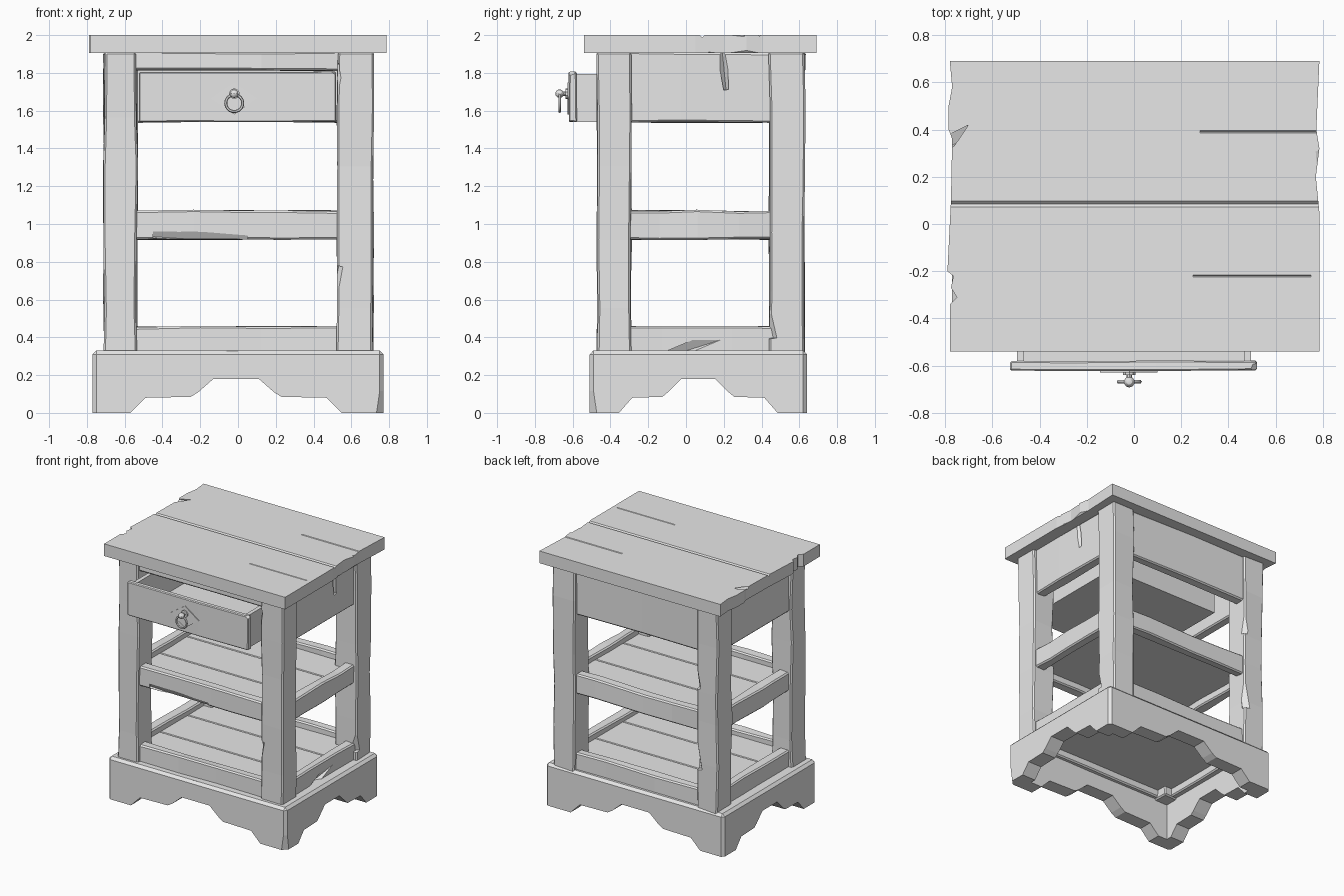
import bpy, bmesh, random
from math import radians
from mathutils import Vector, Matrix, Euler

random.seed(4)
if "Cube" in bpy.data.objects:
    bpy.data.objects.remove(bpy.data.objects["Cube"], do_unlink=True)

GREY = (0.8, 0.8, 0.8, 1)
mat = bpy.data.materials.new("worn_grey")
mat.use_nodes = True
mat.diffuse_color = GREY
mat.node_tree.nodes["Principled BSDF"].inputs["Base Color"].default_value = GREY


def finish(name, bm):
    bmesh.ops.recalc_face_normals(bm, faces=bm.faces)
    mesh = bpy.data.meshes.new(name)
    bm.to_mesh(mesh)
    bm.free()
    mesh.materials.append(mat)
    obj = bpy.data.objects.new(name, mesh)
    bpy.context.collection.objects.link(obj)
    return obj


def bevel_sharp(bm, width):
    edges = [e for e in bm.edges if e.calc_face_angle(0) > 0.6]
    bmesh.ops.bevel(bm, geom=edges, offset=width, segments=1, affect='EDGES')


def box(name, lo, hi, cuts=0, wear=0.0, bevel=0.0):
    """Box between two corners, worn by shifting rings of points along its length."""
    lo, hi = Vector(lo), Vector(hi)
    size = hi - lo
    bm = bmesh.new()
    bmesh.ops.create_cube(bm, size=1)
    for v in bm.verts:
        v.co = (lo + hi) / 2 + v.co * size
    axis = max(range(3), key=lambda i: size[i])
    for i in range(cuts):
        point, normal = lo.copy(), Vector()
        point[axis] += size[axis] * (i + 1 + random.uniform(-.25, .25)) / (cuts + 1)
        normal[axis] = 1
        bmesh.ops.bisect_plane(bm, geom=bm.verts[:] + bm.edges[:] + bm.faces[:],
                               plane_co=point, plane_no=normal)
    for v in bm.verts:
        for i in range(3):
            if i != axis:
                v.co[i] += random.uniform(-wear, wear)
    if bevel:
        bevel_sharp(bm, bevel)
    return finish(name, bm)


def prism(name, points, axis, start, end):
    """Outline extruded along axis; the points fill the other two axes in order."""
    def place(p, d):
        c = list(p)
        c.insert(axis, d)
        return c
    bm = bmesh.new()
    face = bm.faces.new([bm.verts.new(place(p, start)) for p in points])
    moved = bmesh.ops.extrude_face_region(bm, geom=[face])["geom"]
    shift = Vector(place((0, 0), end - start))
    bmesh.ops.translate(bm, vec=shift, verts=[g for g in moved if isinstance(g, bmesh.types.BMVert)])
    return finish(name, bm)


def cut(obj, cutters):
    for c in cutters:
        c.hide_render = True
        m = obj.modifiers.new("cut", 'BOOLEAN')
        m.operation, m.solver, m.object = 'DIFFERENCE', 'EXACT', c
    bpy.context.view_layer.update()
    graph = bpy.context.evaluated_depsgraph_get()
    mesh = bpy.data.meshes.new_from_object(obj.evaluated_get(graph))
    obj.modifiers.clear()
    obj.data = mesh
    for c in cutters:
        bpy.data.objects.remove(c, do_unlink=True)


def chip(loc, size, turn):
    """Tilted block used to knock a splinter out of an edge."""
    half = Vector(size) / 2
    c = box("chip_cutter", -half, half)
    rot = Euler([radians(a) for a in turn]).to_matrix().to_4x4()
    c.data.transform(Matrix.Translation(loc) @ rot)
    return c


# Table top with nibbled side edges, plank seam and cracks
outline = [(-.78, -.54), (.785, -.54), (.785, .05), (.77, .2), (.785, .32), (.772, .4),
           (.785, .69), (-.78, .69), (-.77, .58), (-.785, .5), (-.785, .4), (-.77, .36),
           (-.775, .1), (-.79, -.2), (-.765, -.22), (-.775, -.27), (-.75, -.31), (-.78, -.34)]
top = prism("table_top", outline, 2, 1.905, 2)
cut(top, [chip((0, .085, 2.0), (2, .018, .018), (45, 0, 0)),
          chip((.5, -.22, 2.0), (.5, .006, .006), (45, 0, 0)),
          chip((.54, .39, 2.0), (.52, .008, .008), (45, 0, 0)),
          chip((.80, .25, 1.89), (.06, .26, .05), (4, 40, 0)),
          chip((.80, .2, 2.005), (.05, .22, .03), (0, 30, 5)),
          chip((-.78, .35, 2.0), (.2, .05, .02), (20, 10, 30))])

# Legs, with chips on the inner edges
legs = {}
for side, x0, x1 in (("right", -.71, -.535), ("left", .525, .715)):
    for end, y0, y1 in (("front", -.47, -.29), ("back", .44, .63)):
        legs[end, side] = box(f"{end}_{side}_leg", (x0, y0, .29), (x1, y1, 1.91), 4, .006, .01)
cut(legs["front", "left"], [chip((.51, -.48, .68), (.06, .06, .2), (8, 8, 40)),
                            chip((.51, -.48, 1.75), (.05, .05, .2), (-8, 8, 45))])
cut(legs["back", "left"], [chip((.73, .43, .5), (.06, .06, .22), (10, 0, 40)),
                           chip((.73, .64, 1.2), (.04, .04, .3), (4, 4, 45))])
cut(legs["back", "right"], [chip((-.52, .64, .75), (.07, .07, .26), (6, 8, 40)),
                            chip((-.52, .64, 1.35), (.06, .06, .2), (-6, 8, 45))])

# Rails and aprons between the legs
for level, z0, z1, cuts in (("lower", .3, .455, 2), ("middle", .92, 1.07, 3), ("upper", 1.54, 1.91, 1)):
    kind = "apron" if level == "upper" else "rail"
    for side, x0, x1 in (("right", -.685, -.605), ("left", .61, .69)):
        box(f"{level}_{side}_{kind}", (x0, -.35, z0), (x1, .5, z1), cuts, .006, .01)
    box(f"{level}_back_{kind}", (-.6, .525, z0), (.6, .605, z1), cuts, .006, .01)
    front_low = 1.81 if level == "upper" else z0
    box(f"{level}_front_rail", (-.6, -.445, front_low), (.6, -.365, z1), cuts, .006, .01)
cut(bpy.data.objects["middle_front_rail"], [chip((-.2, -.45, .93), (.5, .03, .05), (30, 4, 2))])
cut(bpy.data.objects["upper_left_apron"], [chip((.695, .2, 1.83), (.03, .03, .24), (8, 0, 45))])
cut(bpy.data.objects["lower_left_rail"], [chip((.69, .05, .36), (.03, .3, .05), (20, 30, 0))])

# Shelves
for name, z in (("lower_shelf", .36), ("middle_shelf", .975)):
    shelf = box(name, (-.63, -.4, z), (.63, .56, z + .05))
    cut(shelf, [chip((0, y, z + .05), (1.4, .01, .01), (45, 0, 0)) for y in (-.1, .24)])

# Plinth: hollow ring with a shaped arch through each pair of sides
bm = bmesh.new()
bmesh.ops.create_cube(bm, size=1)
for v in bm.verts:
    v.co = Vector((v.co.x * 1.54, .065 + v.co.y * 1.15, .165 + v.co.z * .33))
bevel_sharp(bm, .02)
for v in bm.verts:
    if v.co.z < .1:
        v.co.z = 0
bmesh.ops.remove_doubles(bm, verts=bm.verts, dist=.0005)
bmesh.ops.dissolve_degenerate(bm, edges=bm.edges, dist=.0005)
plinth = finish("plinth", bm)


def arch(mid, widths, axis):
    half = list(zip(widths, (-.05, 0, .08, .085, .11, .18)))
    points = [(mid - w, z) for w, z in half] + [(mid + w, z) for w, z in reversed(half)]
    return prism("arch_cutter", points, axis, -1, 1)


cut(plinth, [box("hollow_cutter", (-.65, -.4, -.1), (.65, .53, .5)),
             arch(-.01, (.58, .56, .48, .24, .2, .12), 1),
             arch(.065, (.44, .42, .35, .19, .16, .09), 0)])
cut(plinth, [chip((.78, -.52, .05), (.07, .07, .3), (6, -6, 45)),
             chip((-.3, -.515, .335), (.6, .03, .03), (40, 1, 1)),
             chip((.775, .35, .335), (.03, .4, .03), (1, 40, 0))])

# Drawer, pulled out a little
front = box("drawer_front", (-.525, -.62, 1.54), (.52, -.58, 1.805), 2, .003, .006)
cut(front, [chip((.53, -.62, 1.81), (.16, .05, .05), (20, 35, 10))])
for side, x in (("right", -.495), ("left", .465)):
    box(f"drawer_{side}_side", (x, -.585, 1.545), (x + .03, .33, 1.795))
box("drawer_back", (-.495, .3, 1.545), (.495, .33, 1.795))
box("drawer_bottom", (-.495, -.585, 1.54), (.495, .33, 1.57))

# Handle: diamond plate, stem, ball and hanging ring
HX = -.02
prism("handle_plate", [(HX - .125, 1.665), (HX, 1.58), (HX + .12, 1.665), (HX, 1.75)], 1, -.628, -.619)


def handle_part(name, adder, rot, loc):
    adder()
    obj = bpy.context.object
    obj.name = name
    obj.data.materials.append(mat)
    obj.rotation_euler, obj.location = rot, loc
    bpy.ops.object.shade_smooth_by_angle()


ops = bpy.ops.mesh
handle_part("handle_stem", lambda: ops.primitive_cylinder_add(vertices=10, radius=.012, depth=.06),
            (radians(90), 0, 0), (HX, -.645, 1.69))
handle_part("handle_collar", lambda: ops.primitive_cylinder_add(vertices=10, radius=.028, depth=.012),
            (radians(90), 0, 0), (HX, -.633, 1.69))
handle_part("handle_ball", lambda: ops.primitive_uv_sphere_add(segments=10, ring_count=6, radius=.023),
            (0, 0, 0), (HX, -.669, 1.69))
handle_part("handle_ring", lambda: ops.primitive_torus_add(major_segments=18, minor_segments=6,
            major_radius=.045, minor_radius=.008), (radians(90), 0, 0), (HX, -.668, 1.64))
